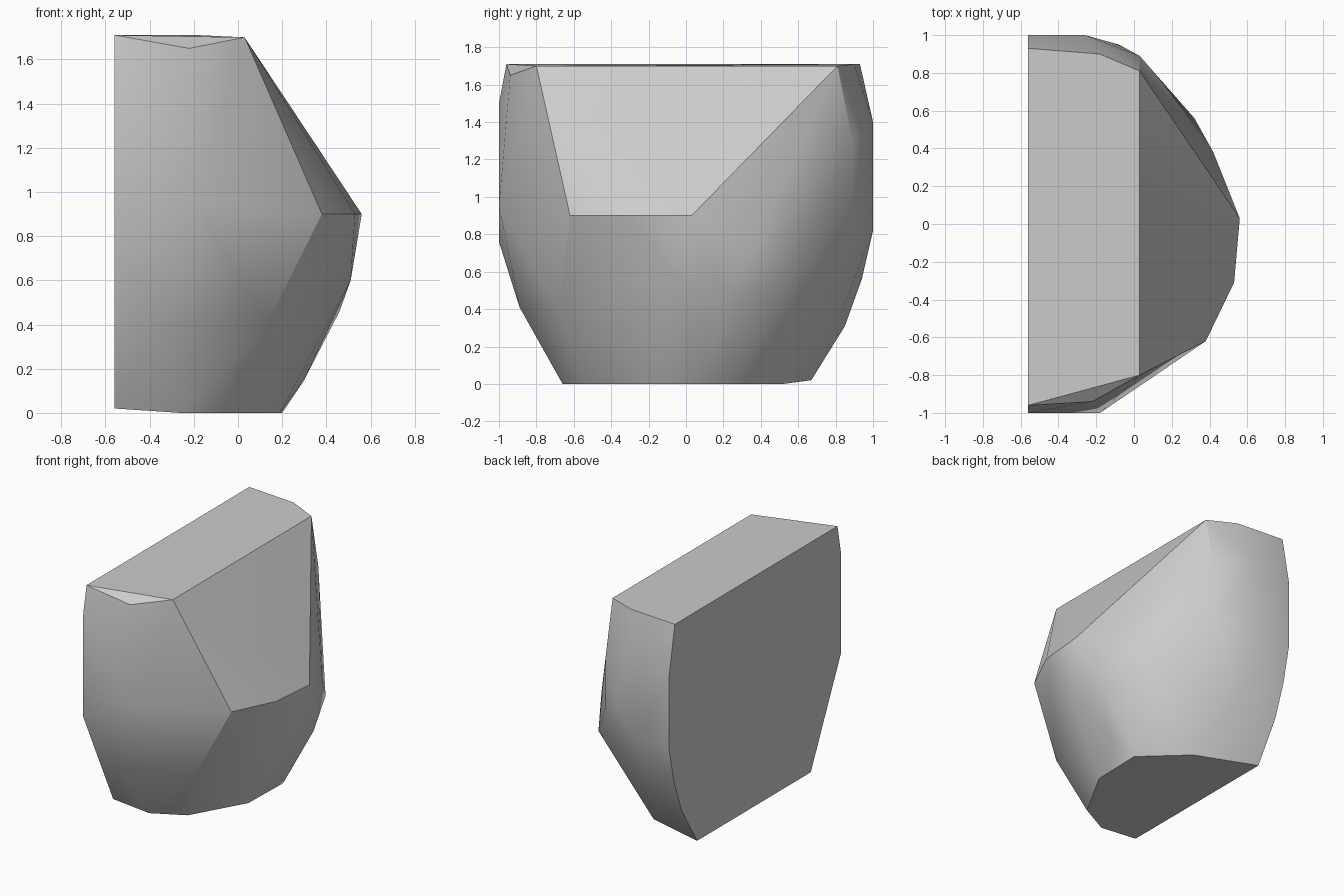
import bpy
import bmesh
import math

# Remove the default cube only
default_cube = bpy.data.objects.get("Cube")
if default_cube:
    bpy.data.objects.remove(default_cube, do_unlink=True)


def make_material(name, colour):
    material = bpy.data.materials.new(name)
    material.use_nodes = True
    material.diffuse_color = colour
    shader = next(n for n in material.node_tree.nodes if n.type == "BSDF_PRINCIPLED")
    shader.inputs["Base Color"].default_value = colour
    shader.inputs["Roughness"].default_value = 0.8
    return material


def hull_object(name, corner_groups, material, smooth_angle):
    """Wrap a convex skin around the corners and keep the hard cuts sharp."""
    mesh = bpy.data.meshes.new(name)
    bm = bmesh.new()
    for group in corner_groups:
        for corner in group:
            bm.verts.new(corner)
    result = bmesh.ops.convex_hull(bm, input=bm.verts[:], use_existing_faces=False)
    spare = set(result["geom_interior"]) | set(result["geom_unused"])
    spare_verts = [v for v in spare if isinstance(v, bmesh.types.BMVert)]
    bmesh.ops.delete(bm, geom=spare_verts, context="VERTS")
    bmesh.ops.dissolve_limit(bm, angle_limit=math.radians(1.5),
                             verts=bm.verts[:], edges=bm.edges[:])
    bmesh.ops.recalc_face_normals(bm, faces=bm.faces[:])
    bm.to_mesh(mesh)
    bm.free()
    mesh.materials.append(material)
    rock = bpy.data.objects.new(name, mesh)
    bpy.context.collection.objects.link(rock)
    bpy.ops.object.select_all(action="DESELECT")
    rock.select_set(True)
    bpy.context.view_layer.objects.active = rock
    bpy.ops.object.shade_smooth_by_angle(angle=math.radians(smooth_angle))
    return rock


# Flat wall on the right, drawn as a profile in depth and height
wall_x = -.56
wall_profile = [(-.96, 1.71), (-1, 1.5), (-1, .76), (-.65, .02),
                (.67, .02), (.85, .31), (.94, .56), (1, .83), (1, 1.33), (.93, 1.71)]
wall = [(wall_x, y, z) for y, z in wall_profile]

# Flat underside, drawn as an outline on the ground
base_outline = [(-.26, -.66), (-.03, -.54), (.19, -.15), (.2, .24), (-.1, .52)]
base = [(x, y, 0) for x, y in base_outline]

# Flat top with one chipped corner
top = [(.03, -.8, 1.7), (.03, .81, 1.7), (-.18, .9, 1.71), (-.22, -.94, 1.65)]

# Bulging middle, where the sloping cut ends
middle = [(-.18, -1, .95), (.38, -.62, .9), (.53, -.31, .9), (.56, .03, .9),
          (.42, .38, .75), (.32, .56, .55)]

# Rounded lower part
lower = [(-.35, -.89, .41), (.13, -.68, .4), (.51, -.08, .6),
         (.46, .22, .46), (.3, .12, .15), (-.25, .83, .38)]

# Rounded back end
back = [(.03, .89, 1.3), (.03, .89, .92), (-.08, .95, 1), (-.26, 1, 1.4), (-.28, 1, .82)]

stone_grey = make_material("stone grey", (.6, .6, .6, 1))
hull_object("rock", [wall, base, top, middle, lower, back], stone_grey, 30)
